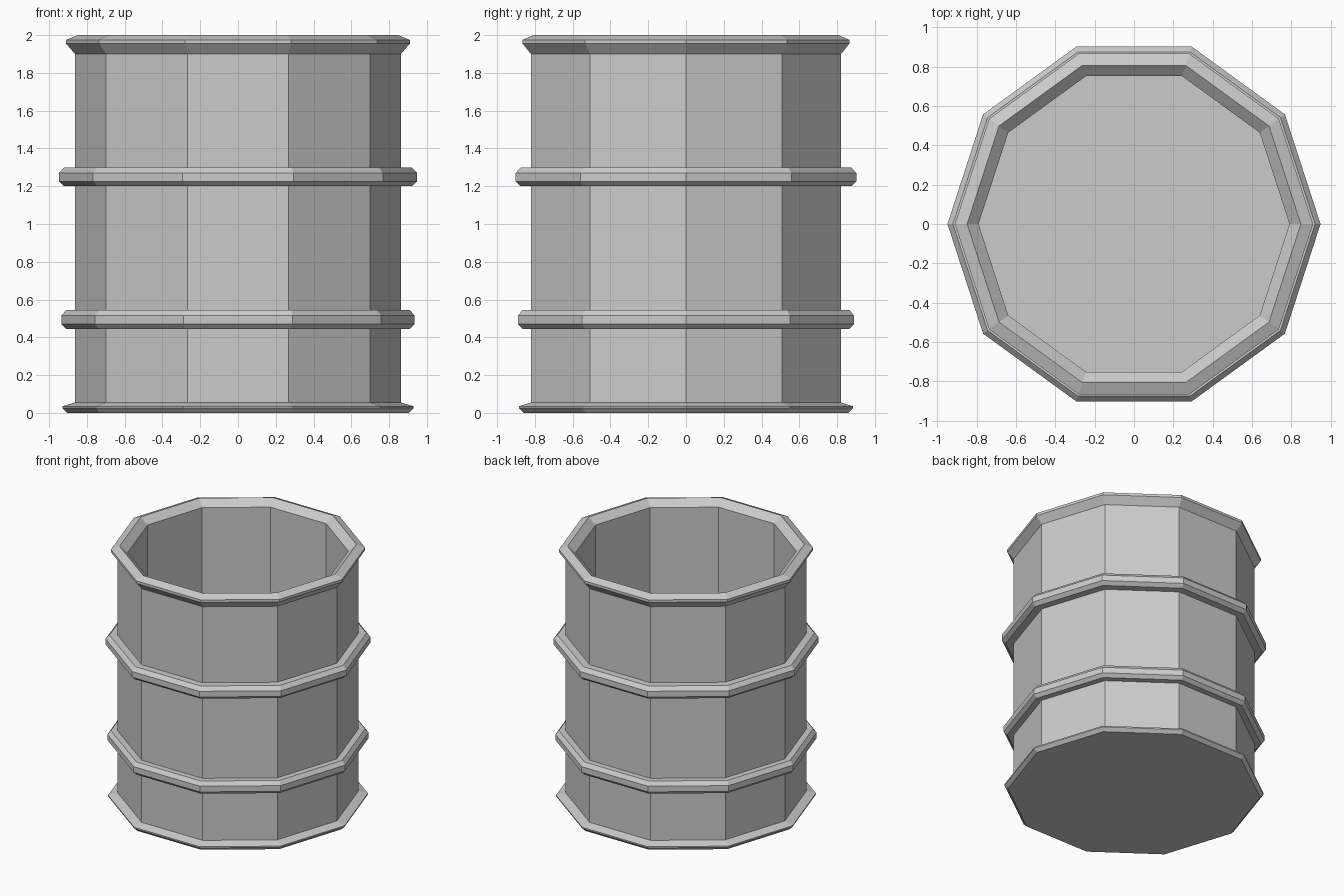
import bpy, bmesh, math

if "Cube" in bpy.data.objects:
    bpy.data.objects.remove(bpy.data.objects["Cube"])

SIDES = 10


def lathe(name, profile, closed):
    """Spin a (radius, z) profile into a ten-sided ring; open profiles get end caps."""
    bm = bmesh.new()
    rings = []
    for r, z in profile:
        rings.append([bm.verts.new((r * math.cos(math.tau * i / SIDES),
                                    r * math.sin(math.tau * i / SIDES), z))
                      for i in range(SIDES)])
    pairs = list(zip(rings, rings[1:]))
    if closed:
        pairs.append((rings[-1], rings[0]))
    else:
        bm.faces.new(rings[0])
        bm.faces.new(rings[-1])
    for a, b in pairs:
        for i in range(SIDES):
            j = (i + 1) % SIDES
            bm.faces.new((a[i], a[j], b[j], b[i]))
    bmesh.ops.recalc_face_normals(bm, faces=bm.faces)
    mesh = bpy.data.meshes.new(name)
    bm.to_mesh(mesh)
    bm.free()
    obj = bpy.data.objects.new(name, mesh)
    bpy.context.collection.objects.link(obj)
    return obj


# Hollow barrel: flared foot, straight wall, bevelled rim, inner wall and floor
lathe("barrel_body", [
    (0.905, 0.0), (0.93, 0.025), (0.93, 0.035), (0.863, 0.055),
    (0.863, 1.90), (0.91, 1.955), (0.91, 1.975), (0.848, 2.0),
    (0.79, 1.95), (0.79, 0.06)], closed=False)

# Two raised hoops with bevelled edges
for name, bottom, top, radius, edge in (
        ("lower_hoop", 0.445, 0.545, 0.935, 0.91),
        ("upper_hoop", 1.20, 1.30, 0.948, 0.92)):
    lathe(name, [(0.85, bottom), (edge, bottom), (radius, bottom + 0.025),
                 (radius, top - 0.03), (edge, top), (0.85, top)], closed=True)
